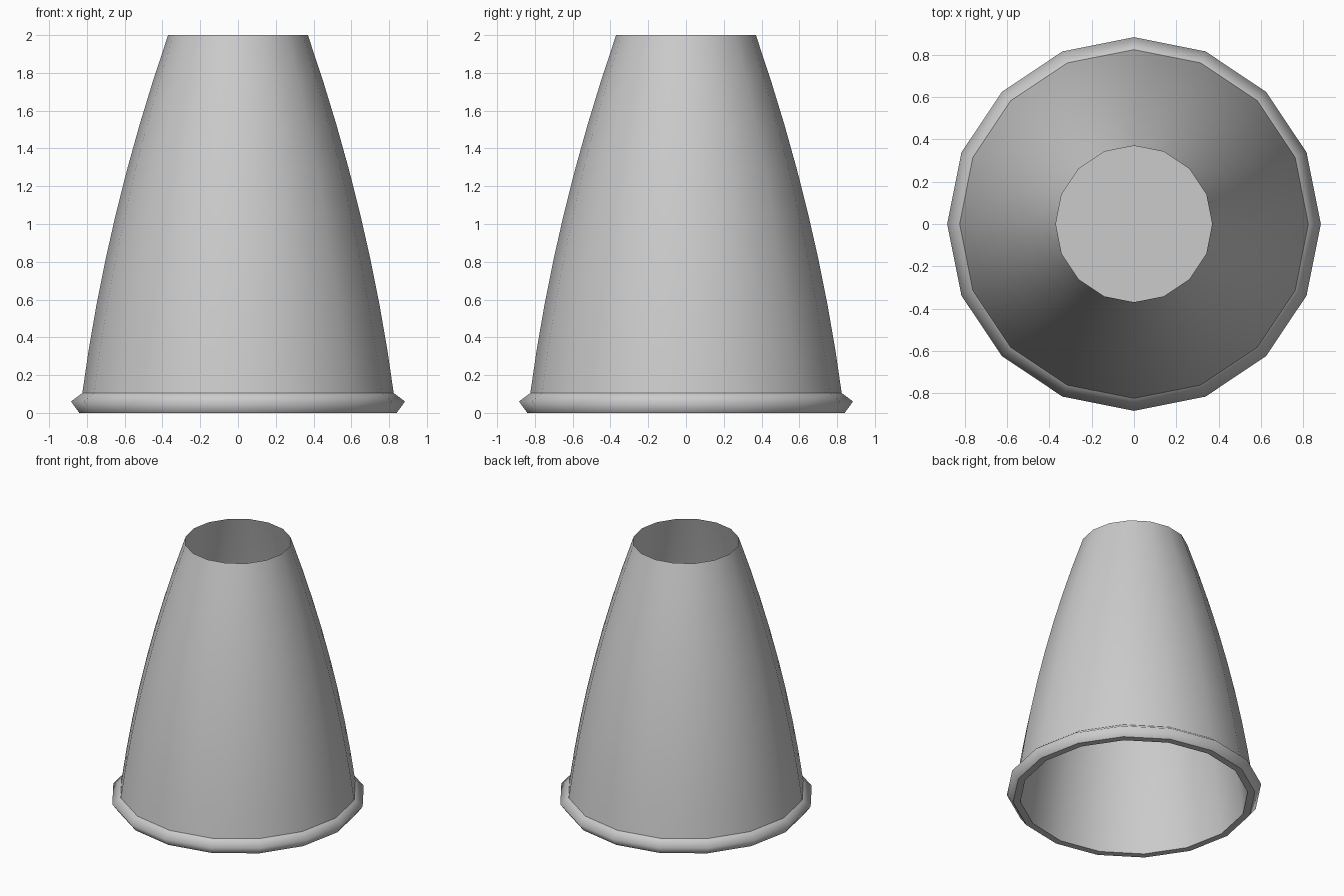
import bpy, bmesh, math

cube = bpy.data.objects.get("Cube")
if cube:
    bpy.data.objects.remove(cube)

SIDES = 16
STEPS = 8
TOP_RADIUS = 0.37
BULGE = 0.2
PLATE_HEIGHT = 1.0

grey = bpy.data.materials.new("plain grey")
grey.use_nodes = True
grey.diffuse_color = (0.6, 0.6, 0.6, 1)
grey.node_tree.nodes["Principled BSDF"].inputs["Base Color"].default_value = (0.6, 0.6, 0.6, 1)


def taper(foot_radius, t):
    """Radius of the bowed taper, t running from 0 at the foot to 1 at the top."""
    return foot_radius + (TOP_RADIUS - foot_radius) * t + BULGE * t * (1 - t)


def taper_profile(foot_radius, foot_height):
    steps = [i / STEPS for i in range(STEPS + 1)]
    return [(taper(foot_radius, t), foot_height + (2 - foot_height) * t) for t in steps]


def finish(name, bm):
    mesh = bpy.data.meshes.new(name)
    bm.to_mesh(mesh)
    bm.free()
    mesh.materials.append(grey)
    obj = bpy.data.objects.new(name, mesh)
    bpy.context.collection.objects.link(obj)


def lathe(name, profile, smooth=True):
    """Sweep (radius, height) points round the z axis."""
    bm = bmesh.new()
    angles = [2 * math.pi * i / SIDES for i in range(SIDES)]
    rings = [[bm.verts.new((r * math.cos(a), r * math.sin(a), z)) for a in angles]
             for r, z in profile]
    for low, high in zip(rings, rings[1:]):
        for i in range(SIDES):
            j = (i + 1) % SIDES
            face = bm.faces.new((low[i], low[j], high[j], high[i]))
            face.smooth = smooth
    finish(name, bm)


# Thin tapering shell, open at both ends, with its lining facing inwards
lathe("shell_wall", taper_profile(0.825, 0.1))
lathe("shell_lining", taper_profile(0.79, 0.0)[::-1])

# Flared rim round the foot, with a flat underside
lathe("rim_outer", [(0.84, 0.0), (0.884, 0.06), (0.825, 0.105)])
lathe("rim_underside", [(0.79, 0.0), (0.84, 0.0)], smooth=False)

# Flat plate closing the inside of the shell
bm = bmesh.new()
bmesh.ops.create_circle(bm, cap_ends=True, segments=SIDES,
                        radius=taper(0.79, PLATE_HEIGHT / 2))
bmesh.ops.translate(bm, verts=bm.verts, vec=(0, 0, PLATE_HEIGHT))
finish("inner_plate", bm)
